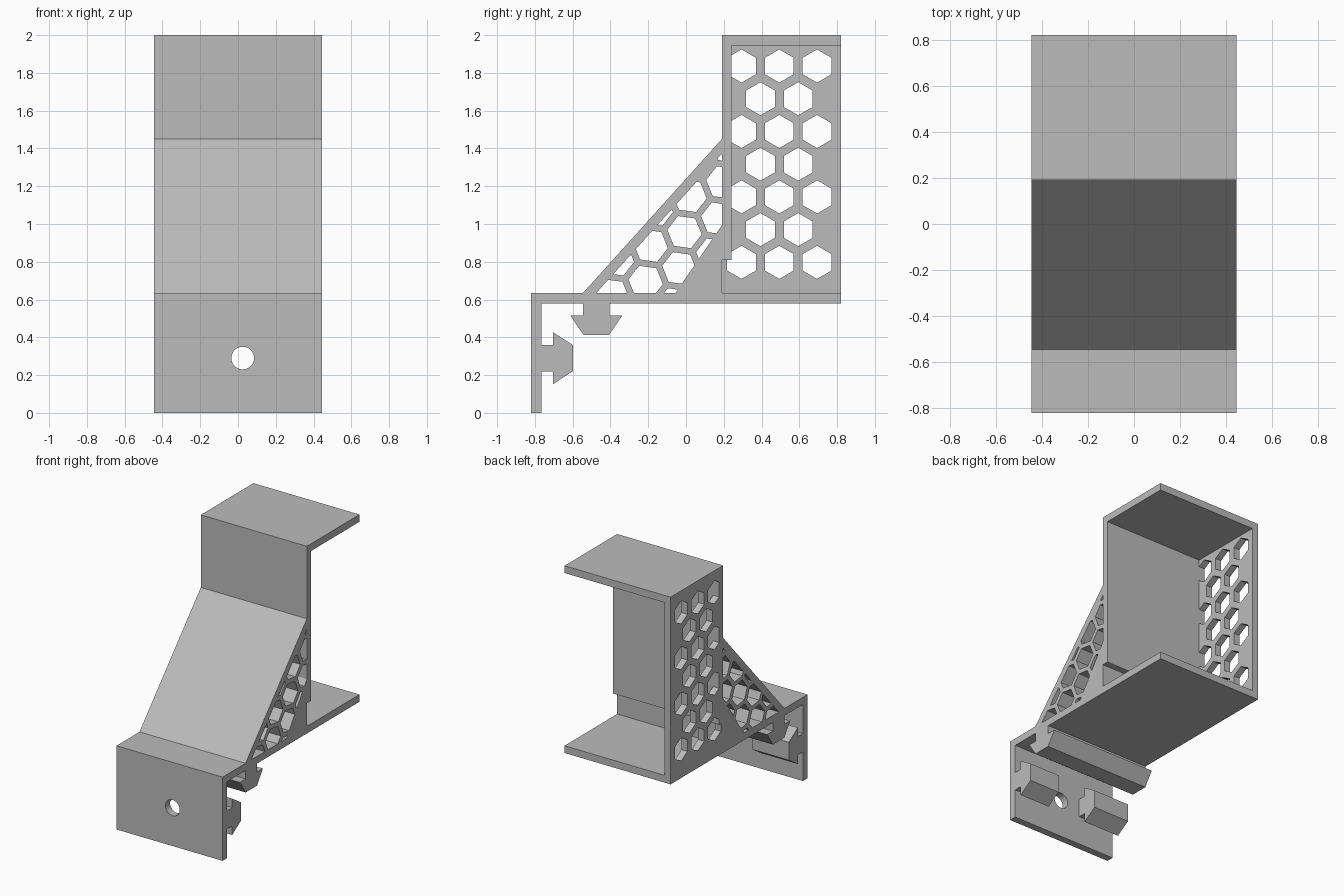
import bpy, bmesh
from math import cos, sin, radians, sqrt
from mathutils import Vector

if "Cube" in bpy.data.objects:
    bpy.data.objects.remove(bpy.data.objects["Cube"], do_unlink=True)

HALF = 0.445          # half width along x
T = 0.05              # wall thickness

grey = bpy.data.materials.new("plain grey")
grey.use_nodes = True
grey.diffuse_color = (0.5, 0.5, 0.5, 1)
grey.node_tree.nodes["Principled BSDF"].inputs["Base Color"].default_value = (0.5, 0.5, 0.5, 1)


def prism(name, outlines, x0, x1):
    """Extrude one or more (y, z) outlines along x."""
    bm = bmesh.new()
    for outline in outlines:
        face = bm.faces.new([bm.verts.new((x0, y, z)) for y, z in outline])
        moved = bmesh.ops.extrude_face_region(bm, geom=[face])["geom"]
        bmesh.ops.translate(bm, vec=(x1 - x0, 0, 0),
                            verts=[v for v in moved if isinstance(v, bmesh.types.BMVert)])
    bmesh.ops.recalc_face_normals(bm, faces=bm.faces)
    mesh = bpy.data.meshes.new(name)
    bm.to_mesh(mesh)
    bm.free()
    mesh.materials.append(grey)
    obj = bpy.data.objects.new(name, mesh)
    bpy.context.collection.objects.link(obj)
    return obj


def combine(obj, other, operation):
    """Apply a boolean and remove the helper."""
    mod = obj.modifiers.new("combine", "BOOLEAN")
    mod.operation, mod.solver, mod.object = operation, "EXACT", other
    bpy.context.view_layer.objects.active = obj
    bpy.ops.object.modifier_apply(modifier=mod.name)
    bpy.data.objects.remove(other, do_unlink=True)


def hexagon(y, z, radius, turn):
    return [Vector((y + radius * cos(radians(turn + 60 * i)),
                    z + radius * sin(radians(turn + 60 * i)))) for i in range(6)]


def clip(poly, point, normal):
    """Keep the part of a convex outline on the normal side of a line."""
    kept = []
    for a, b in zip(poly, poly[1:] + poly[:1]):
        da, db = (a - point).dot(normal), (b - point).dot(normal)
        if da >= 0:
            kept.append(a)
        if da * db < 0:
            kept.append(a.lerp(b, da / (da - db)))
    return kept


# Bracket body: front plate, shelf, brace, back wall and roof in one side profile
body = prism("bracket_body", [[
    (-0.82, 0), (-0.765, 0), (-0.765, 0.58), (0.82, 0.58), (0.82, 0.635),
    (0.19, 0.635), (0.19, 0.81), (0.24, 0.81), (0.24, 1.945), (0.82, 1.945),
    (0.82, 2), (0.19, 2), (0.19, 1.45), (-0.545, 0.635), (-0.82, 0.635)]], -HALF, HALF)

# Honeycomb tunnels through the brace, kept inside its skin
slope = Vector((0.735, 0.815)).normalized()
inward = Vector((slope.y, -slope.x))
edges = [(Vector((0, 0.635)), Vector((0, 1))),
         (Vector((0.19, 0)), Vector((-1, 0))),
         (Vector((-0.545, 0.635)) + inward * 0.052, inward),
         (Vector((0.14, 0.92)), Vector((-0.24, 0.165)).normalized())]
pitch = 0.193
step_a = Vector((cos(radians(22)), sin(radians(22)))) * pitch
step_b = Vector((cos(radians(82)), sin(radians(82)))) * pitch
tunnels = []
for i in range(-5, 6):
    for j in range(-5, 6):
        c = Vector((-0.008, 0.957)) + step_a * i + step_b * j
        cell = hexagon(c.x, c.y, 0.092, 52)
        for point, normal in edges:
            cell = clip(cell, point, normal) if cell else cell
        if len(cell) > 2:
            tunnels.append(cell)
combine(body, prism("tunnel_cutter", tunnels, -1, 1), "DIFFERENCE")

# Side panel with rows of hexagonal holes
panel = prism("side_panel", [[(0.19, 0.58), (0.82, 0.58), (0.82, 2), (0.19, 2)]], -HALF, T - HALF)
holes = []
for row in range(7):
    odd = row % 2
    for k in range(3 - odd):
        holes.append(hexagon(0.294 + 0.1 * odd + 0.2 * k, 0.797 + row * 0.1 * sqrt(3), 0.0877, 30))
combine(panel, prism("panel_cutter", holes, -1, 0), "DIFFERENCE")
combine(body, panel, "UNION")

# Screw hole in the front plate
bpy.ops.mesh.primitive_cylinder_add(vertices=48, radius=0.06, depth=0.3,
                                    location=(0.025, -0.8, 0.29), rotation=(radians(90), 0, 0))
drill = bpy.context.object
drill.data.materials.append(grey)
combine(body, drill, "DIFFERENCE")


# Arrow-shaped clips: one full-width under the shelf, two behind the front plate
def arrow(base, head, tip, middle):
    """(depth, across) outline of a stem with a wide tapered head."""
    half = [(base, 0.07), (head, 0.07), (head, 0.138), (tip, 0.068)]
    return [(d, middle + w) for d, w in half] + [(d, middle - w) for d, w in reversed(half)]


prism("shelf_clip", [[(a, d) for d, a in arrow(0.58, 0.516, 0.413, -0.475)]], -HALF, HALF)
plate_arrow = arrow(-0.765, -0.705, -0.597, 0.29)
prism("front_clip_left", [plate_arrow], 0.19, HALF)
prism("front_clip_right", [plate_arrow], -HALF, -0.14)
